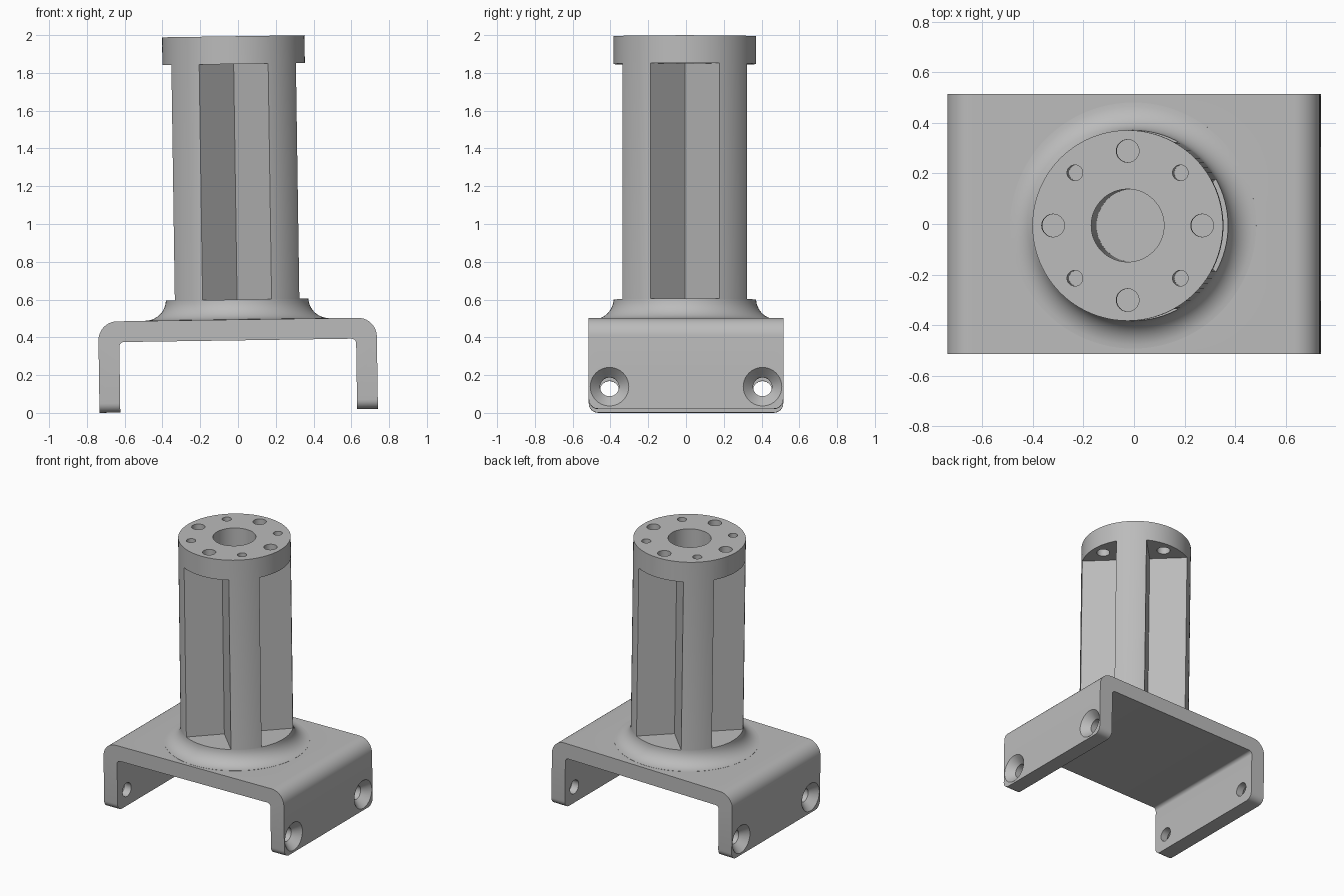
import bpy, bmesh, math
from mathutils import Matrix, Vector

if "Cube" in bpy.data.objects:
    bpy.data.objects.remove(bpy.data.objects["Cube"])

grey = bpy.data.materials.new("light grey")
grey.diffuse_color = (0.5, 0.5, 0.5, 1)
grey.use_nodes = True
grey.node_tree.nodes["Principled BSDF"].inputs["Base Color"].default_value = grey.diffuse_color


def make(name, bm):
    bmesh.ops.recalc_face_normals(bm, faces=bm.faces)
    me = bpy.data.meshes.new(name)
    bm.to_mesh(me)
    bm.free()
    ob = bpy.data.objects.new(name, me)
    me.materials.append(grey)
    bpy.context.collection.objects.link(ob)
    return ob


def prism(points, vec):
    """Extrude a closed outline along a vector."""
    bm = bmesh.new()
    face = bm.faces.new([bm.verts.new(p) for p in points])
    geo = bmesh.ops.extrude_face_region(bm, geom=[face])["geom"]
    bmesh.ops.translate(bm, vec=Vector(vec),
                        verts=[g for g in geo if isinstance(g, bmesh.types.BMVert)])
    return bm


def lathe(name, profile, seg):
    """Closed solid of revolution about z, profile from bottom to top."""
    bm = bmesh.new()
    rings = [[bm.verts.new((r * math.cos(2 * math.pi * i / seg),
                            r * math.sin(2 * math.pi * i / seg), z))
              for i in range(seg)] for r, z in profile]
    for a, b in zip(rings, rings[1:]):
        for i in range(seg):
            j = (i + 1) % seg
            bm.faces.new((a[i], a[j], b[j], b[i]))
    bm.faces.new(rings[0])
    bm.faces.new(rings[-1])
    return make(name, bm)


def boolean(target, other, op="DIFFERENCE"):
    mod = target.modifiers.new("cut", "BOOLEAN")
    mod.object, mod.operation, mod.solver = other, op, "EXACT"
    bpy.context.view_layer.objects.active = target
    bpy.ops.object.modifier_apply(modifier=mod.name)
    bpy.data.objects.remove(other)


def arc(cx, cz, r, a0, a1, n):
    return [(cx + r * math.cos(math.radians(a0 + (a1 - a0) * i / n)),
             cz + r * math.sin(math.radians(a0 + (a1 - a0) * i / n))) for i in range(n + 1)]


# U-shaped mounting bracket with rounded bends
W, T, D = 0.737, 0.11, 0.515
BOT, TOP = 0.011, 0.494
UNDER = TOP - T
right = ([(W - T, BOT), (W, BOT)] + arc(W - 0.1, TOP - 0.1, 0.1, 0, 90, 10))
inner = arc(W - T - 0.025, UNDER - 0.025, 0.025, 90, 0, 5)
outline = right + [(-x, z) for x, z in reversed(right)]
outline += [(-x, z) for x, z in reversed(inner)] + inner
bm = prism([(x, -D, z) for x, z in outline], (0, 2 * D, 0))
# rounded lower corners of both legs
corners = [e for e in bm.edges
           if all(abs(v.co.z - BOT) < 1e-4 for v in e.verts)
           and abs(e.verts[0].co.y - e.verts[1].co.y) < 1e-4]
bmesh.ops.bevel(bm, geom=corners, offset=0.05, segments=6, profile=0.5, affect="EDGES")
bracket = make("mount", bm)

# Column with cap and flared foot
R, CAP, FOOT = 0.377, 1.847, 0.60
fillet = arc(R + 0.11, TOP + 0.111, 0.11, 270, 185, 10)
column = lathe("column", [(R + 0.11, TOP - 0.05)] + fillet + [(R, FOOT), (R, 1.994)], 96)

# Four V-shaped notches between cap and foot
for k in range(4):
    bm = prism([(0.147, 0, FOOT), (0.547, 0.4, FOOT), (0.547, -0.4, FOOT)], (0, 0, CAP - FOOT))
    bm.transform(Matrix.Rotation(k * math.pi / 2, 4, "Z"))
    boolean(column, make("notch_cutter", bm))

# Central bore, four cap holes and four deep holes in the ribs
boolean(column, lathe("bore_cutter", [(0.144, FOOT), (0.144, 2.1)], 64))
for k in range(8):
    a = k * math.pi / 4
    r, floor = (0.031, 1.5) if k % 2 else (0.045, CAP - 0.05)
    hole = lathe("hole_cutter", [(r, floor), (r, 2.1)], 32)
    hole.data.transform(Matrix.Translation((0.295 * math.cos(a), 0.295 * math.sin(a), 0)))
    boolean(column, hole)

column.data.transform(Matrix.Translation((0, -0.006, 0)))
boolean(bracket, column, "UNION")

# Countersunk screw holes in the legs
for sx in (-1, 1):
    for sy in (-1, 1):
        screw = lathe("screw_cutter", [(0.05, -0.2), (0.05, -0.055), (0.102, 0), (0.102, 0.05)], 40)
        screw.data.transform(Matrix.Translation((sx * W, sy * 0.405, 0.128))
                             @ Matrix.Rotation(sx * math.pi / 2, 4, "Y"))
        boolean(bracket, screw)

# Slight lean of the whole part
bracket.data.transform(Matrix.Translation((0.004, 0, 0))
                       @ Matrix.Rotation(math.radians(-0.84), 4, "Y"))
bpy.ops.object.select_all(action="DESELECT")
bracket.select_set(True)
bpy.context.view_layer.objects.active = bracket
bpy.ops.object.shade_smooth_by_angle(angle=math.radians(25))
